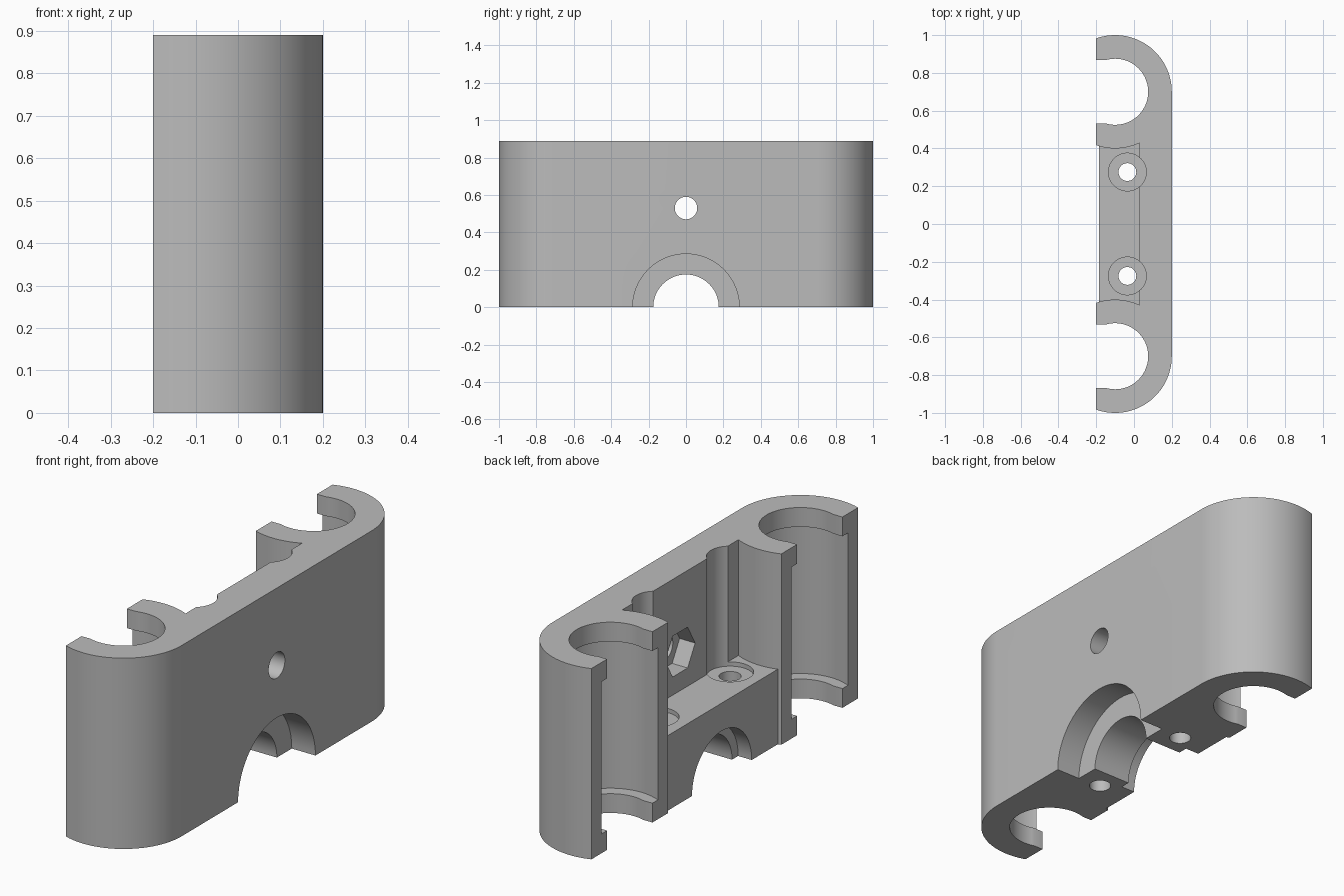
import bpy, bmesh
from math import acos, cos, sin, pi, radians
from mathutils import Matrix

cube = bpy.data.objects.get("Cube")
if cube:
    bpy.data.objects.remove(cube, do_unlink=True)

HEIGHT = 0.89
ROD_X, ROD_Y, ROD_R = -0.1, 0.7, 0.3   # bearing sleeve centre and outer radius
WALL_X = 0.03                          # inner face of the plate

grey = bpy.data.materials.new("grey plastic")
grey.use_nodes = True
colour = (0.5, 0.5, 0.5, 1)
grey.diffuse_color = colour
grey.node_tree.nodes["Principled BSDF"].inputs["Base Color"].default_value = colour


def add_object(name, bm):
    mesh = bpy.data.meshes.new(name)
    bmesh.ops.recalc_face_normals(bm, faces=bm.faces)
    bm.to_mesh(mesh)
    bm.free()
    obj = bpy.data.objects.new(name, mesh)
    bpy.context.collection.objects.link(obj)
    return obj


def box(name, x0, x1, y0, y1, z0, z1):
    bm = bmesh.new()
    size = Matrix.Diagonal((x1 - x0, y1 - y0, z1 - z0, 1))
    place = Matrix.Translation(((x0 + x1) / 2, (y0 + y1) / 2, (z0 + z1) / 2))
    bmesh.ops.create_cube(bm, size=1, matrix=place @ size)
    return add_object(name, bm)


def cylinder(name, radius, start, end, a, b, axis="Z", sides=80):
    """Prism from start to end on its axis; a, b place it across the axis."""
    bm = bmesh.new()
    mid = (start + end) / 2
    if axis == "Z":
        place = Matrix.Translation((a, b, mid))
    else:
        place = Matrix.Translation((mid, a, b)) @ Matrix.Rotation(pi / 2, 4, "Y")
    bmesh.ops.create_cone(bm, cap_ends=True, segments=sides, radius1=radius,
                          radius2=radius, depth=end - start, matrix=place)
    return add_object(name, bm)


def combine(target, tool, operation="DIFFERENCE"):
    mod = target.modifiers.new("combine", "BOOLEAN")
    mod.object, mod.operation, mod.solver = tool, operation, "EXACT"
    bpy.context.view_layer.update()
    graph = bpy.context.evaluated_depsgraph_get()
    mesh = bpy.data.meshes.new_from_object(target.evaluated_get(graph))
    target.modifiers.clear()
    target.data = mesh
    bpy.data.objects.remove(tool, do_unlink=True)


def sleeve_arc(start, end, steps):
    angles = [start + (end - start) * i / steps for i in range(steps + 1)]
    return [(ROD_X + ROD_R * cos(t), ROD_Y + ROD_R * sin(t)) for t in angles]


# Plate with two open sleeves, extruded from half a mirrored outline
open_angle = acos(-0.1 / ROD_R)
half = sleeve_arc(0, open_angle, 32)
half += sleeve_arc(2 * pi - open_angle, 2 * pi - acos((WALL_X - ROD_X) / ROD_R), 20)
outline = half + [(x, -y) for x, y in reversed(half)]
bm = bmesh.new()
face = bm.faces.new([bm.verts.new((x, y, 0)) for x, y in outline])
top = bmesh.ops.extrude_face_region(bm, geom=[face])["geom"]
bmesh.ops.translate(bm, vec=(0, 0, HEIGHT),
                    verts=[v for v in top if isinstance(v, bmesh.types.BMVert)])
body = add_object("bearing_carriage", bm)

# Central mounting block
combine(body, box("block", -0.185, 0.1, -0.45, 0.45, 0, 0.35), "UNION")

for side in (-1, 1):
    y = side * ROD_Y
    # Rod bore, its widened mouth and the bearing pocket between the lips
    combine(body, cylinder("bore", 0.175, -0.1, 1, ROD_X, y))
    combine(body, box("mouth", -0.3, ROD_X, y - 0.167, y + 0.167, -0.1, 1))
    combine(body, cylinder("pocket", 0.23, 0.09, 0.8, ROD_X, y))
    # Screw hole and screw head clearance
    combine(body, cylinder("screw_hole", 0.047, -0.1, 0.5, -0.035, side * 0.275, sides=48))
    combine(body, cylinder("screw_head", 0.1, 0.33, 1, -0.035, side * 0.275, sides=64))

# Stepped arch through the bottom
for radius, x0, x1 in ((0.175, -0.3, 0.3), (0.285, 0.078, 0.3), (0.22, -0.3, -0.115)):
    combine(body, cylinder("arch", radius, x0, x1, 0, 0, "X"))

# Bolt hole with a hexagonal nut pocket on the inner side
combine(body, cylinder("bolt_hole", 0.06, -0.3, 0.3, 0, 0.53, "X", 48))
combine(body, cylinder("nut_pocket", 0.11, -0.1, 0.11, 0, 0.53, "X", 6))

body.data.materials.clear()
body.data.materials.append(grey)
for poly in body.data.polygons:
    poly.material_index = 0
bpy.ops.object.select_all(action="DESELECT")
body.select_set(True)
bpy.context.view_layer.objects.active = body
bpy.ops.object.shade_smooth_by_angle(angle=radians(25))
